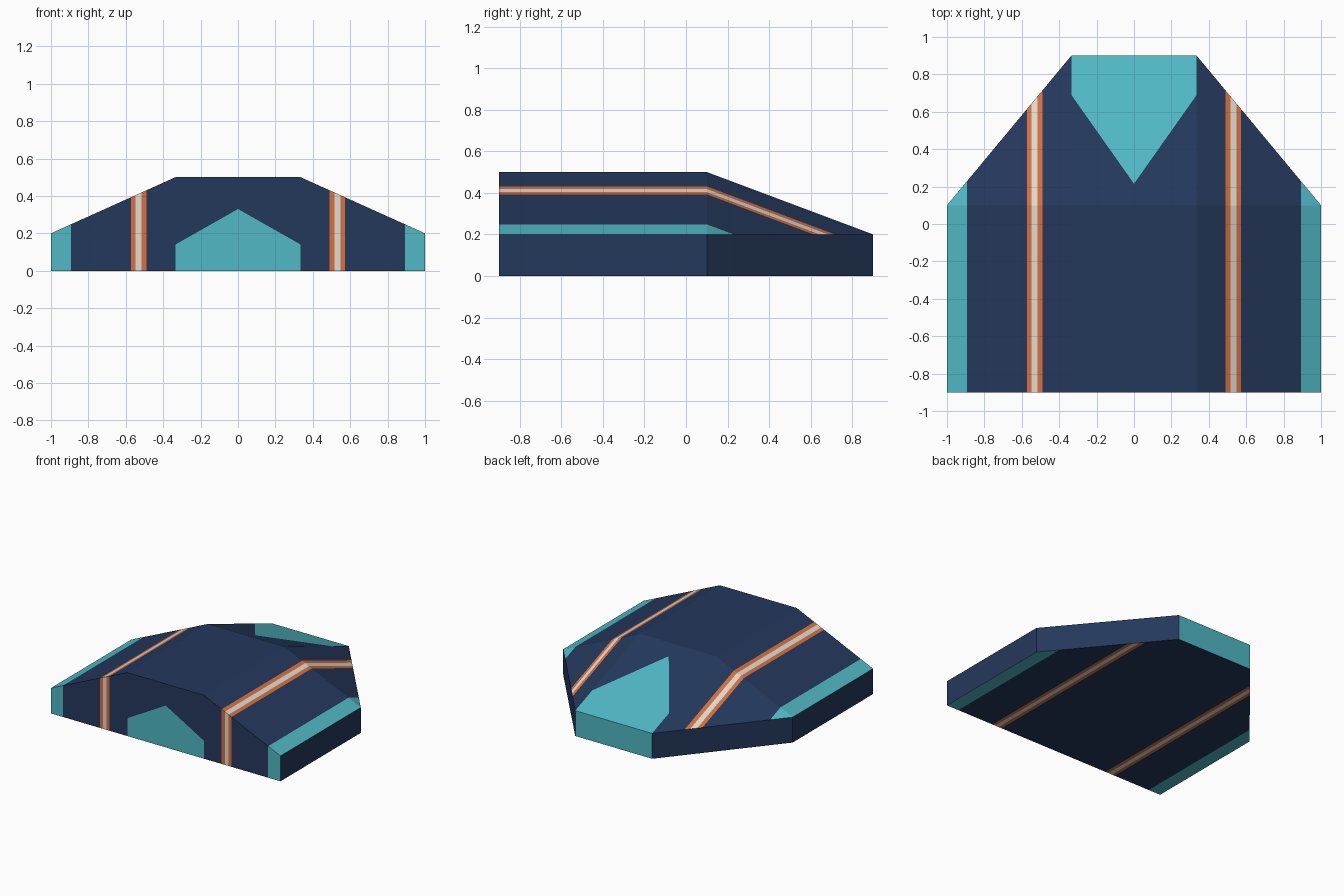
import bpy, bmesh
from mathutils import Vector

if "Cube" in bpy.data.objects:
    bpy.data.objects.remove(bpy.data.objects["Cube"])


def lin(c):
    c /= 255
    return c / 12.92 if c <= 0.04045 else ((c + 0.055) / 1.055) ** 2.4


def material(name, *rgb):
    m = bpy.data.materials.new(name)
    m.diffuse_color = (*[lin(c) for c in rgb], 1)
    m.use_nodes = True
    m.node_tree.nodes["Principled BSDF"].inputs["Base Color"].default_value = m.diffuse_color
    return m


NAVY, TEAL, ORANGE, CREAM = range(4)
mats = [material("navy", 36, 56, 92), material("teal", 80, 184, 196),
        material("orange", 216, 112, 66), material("cream", 228, 221, 208)]

RIDGE = 0.335                                   # half width of the flat top
BANDS = (0.488, 0.515, 0.548, 0.573, 0.893)     # stripe and border edges in x
TIP_Y, TIP_K = 0.215, 1.418                     # back chevron: y = TIP_Y + K|x|
TOP_Z, TOP_K = 0.33, 0.567                      # front panel: z = TOP_Z - K|x|

# Body: convex hull of the wedge corners
bm = bmesh.new()
for s in (-1, 1):
    for x, y in ((1, -0.9), (1, 0.1), (RIDGE, 0.9)):
        for z in (0, 0.2):
            bm.verts.new((s * x, y, z))
    for y in (-0.9, 0.1):
        bm.verts.new((s * RIDGE, y, 0.5))
bmesh.ops.convex_hull(bm, input=bm.verts[:])
bmesh.ops.dissolve_limit(bm, angle_limit=0.01, verts=bm.verts[:], edges=bm.edges[:])
bmesh.ops.recalc_face_normals(bm, faces=bm.faces[:])


def is_front(f):
    return f.normal.y < -0.9


def is_back_slope(f):
    return f.normal.z > 0.5 and f.normal.y > 0.2 and abs(f.normal.x) < 0.01


def cut(co, no, rule=lambda f: True):
    bm.normal_update()
    faces = [f for f in bm.faces if rule(f)]
    edges = {e for f in faces for e in f.edges}
    verts = {v for f in faces for v in f.verts}
    bmesh.ops.bisect_plane(bm, geom=[*verts, *edges, *faces], dist=1e-5,
                           plane_co=co, plane_no=no)


# Cut the stripes, side borders, front panel and back chevron into the faces
for s in (-1, 1):
    for x in BANDS:
        cut((s * x, 0, 0), (1, 0, 0), lambda f: abs(f.normal.x) < 0.9)
    cut((s * RIDGE, 0, 0), (1, 0, 0), is_front)
    cut((0, 0, TOP_Z), Vector((s * TOP_K, 0, 1)).normalized(), is_front)
    cut((0, TIP_Y, 0), Vector((-s * TIP_K, 1, 0)).normalized(), is_back_slope)

# Colour by position and direction
bm.normal_update()
for f in bm.faces:
    c, n = f.calc_center_median(), f.normal
    x = abs(c.x)
    col = NAVY
    if n.y > 0.9:
        col = TEAL                              # back wall
    elif abs(n.z) < 0.1 and not is_front(f):
        col = NAVY                              # side walls
    elif x > BANDS[4]:
        col = TEAL                              # side borders
    elif BANDS[1] < x < BANDS[2]:
        col = CREAM
    elif BANDS[0] < x < BANDS[3]:
        col = ORANGE
    elif is_front(f) and x < RIDGE and c.z < TOP_Z - TOP_K * x:
        col = TEAL                              # front panel
    elif is_back_slope(f) and c.y > TIP_Y + TIP_K * x:
        col = TEAL                              # back chevron
    f.material_index = col

mesh = bpy.data.meshes.new("wedge_body")
bm.to_mesh(mesh)
bm.free()
for m in mats:
    mesh.materials.append(m)
body = bpy.data.objects.new("wedge_body", mesh)
bpy.context.collection.objects.link(body)
